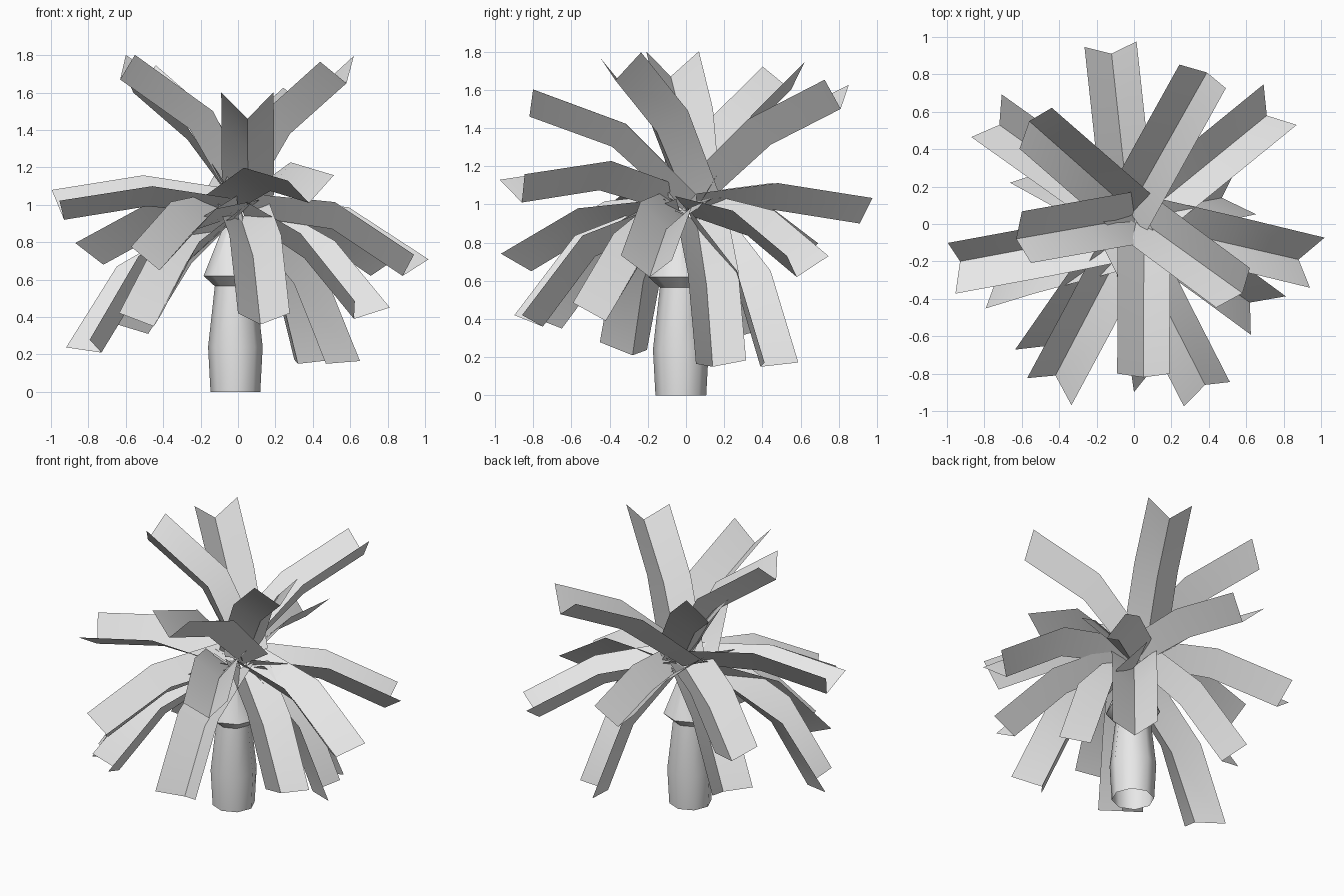
import bpy
from math import radians, sin, cos, pi
from mathutils import Vector, Matrix

if "Cube" in bpy.data.objects:
    bpy.data.objects.remove(bpy.data.objects["Cube"])

grey = bpy.data.materials.new("light_grey")
grey.use_nodes = True
grey.diffuse_color = (0.8, 0.8, 0.8, 1)
grey.node_tree.nodes["Principled BSDF"].inputs["Base Color"].default_value = (0.8, 0.8, 0.8, 1)

CROWN = Vector((0.01, 0.01, 0.945))
HALF, DEPTH, REACH = 0.14, 0.14, 0.46
UP = Vector((0, 0, 1))


def add_mesh(name, verts, faces, sharp):
    mesh = bpy.data.meshes.new(name)
    mesh.from_pydata(verts, [], faces)
    mesh.materials.append(grey)
    obj = bpy.data.objects.new(name, mesh)
    bpy.context.collection.objects.link(obj)
    bpy.ops.object.select_all(action="DESELECT")
    obj.select_set(True)
    bpy.context.view_layer.objects.active = obj
    bpy.ops.object.shade_smooth_by_angle(angle=radians(sharp))


def frond(name, tip, pitch, roll, yaw):
    """Folded leaf: crown -> bend -> tip, V section opening upwards."""
    tip, pitch = Vector(tip), radians(pitch)
    out = tip - CROWN
    out.z = 0
    out.normalize()
    out.rotate(Matrix.Rotation(radians(yaw), 3, "Z"))
    along = out * cos(pitch) + UP * sin(pitch)
    bend = tip - along * REACH
    # The whole leaf stays in one upright plane that passes beside the crown
    root = tip - out * (tip - CROWN).dot(out)
    root.z = CROWN.z
    first = (bend - root).normalized()
    base = root + first * 0.04
    verts = []
    for centre, axis, lean, depth in ((base, first, 0, 0.11),
                                      (bend, (first + along).normalized(), 0, DEPTH),
                                      (tip, along, 0.03, DEPTH)):
        side = UP.cross(out)
        side.rotate(Matrix.Rotation(radians(-roll), 3, axis))
        if side.z * roll < 0:
            side.z = -side.z
        normal = axis.cross(side).normalized()
        lift = normal * depth + axis * lean
        verts += [centre + side * HALF + lift, centre, centre - side * HALF + lift]
    faces = [(r + c, r + c + 1, r + c + 4, r + c + 3) for r in (0, 3) for c in (0, 1)]
    add_mesh(name, verts, faces, 35)


# Fronds by tier: tip of the fold, pitch of the outer half, roll, yaw
tiers = {
    "upper_frond": [
        ((0.05, -0.82, 1.46), 20, 0, -3), ((0.58, -0.37, 1.65), 36, 8, -2),
        ((-0.63, -0.08, 1.67), 35, 0, 2), ((-0.56, 0.55, 1.6), 33, -6, 2),
        ((0.39, 0.81, 1.5), 24, -6, -4)],
    "middle_frond": [
        ((-0.93, -0.2, 0.92), -9, -12, -2), ((-0.12, 0.91, 0.9), -9, 0, -2),
        ((0.38, -0.86, 1.01), -8, 6, 4)],
    "drooping_frond": [
        ((0.88, -0.19, 0.62), -33, -6, 0), ((0.71, 0.58, 0.62), -28, 0, 0),
        ((-0.72, 0.53, 0.68), -24, 0, 0), ((-0.42, -0.81, 0.65), -28, -8, 0)],
    "lower_frond": [
        ((0.62, -0.42, 0.39), -45, -10, 0), ((-0.45, -0.65, 0.35), -48, 0, 0),
        ((-0.73, -0.28, 0.21), -58, 16, -8), ((0.12, -0.75, 0.36), -53, 0, 0),
        ((0.47, 0.14, 0.15), -68, 10, -5), ((0.32, 0.39, 0.15), -69, 0, 0),
        ((-0.48, 0.28, 0.31), -55, 0, 0)],
}
for tier, fronds in tiers.items():
    for number, shape in enumerate(fronds, 1):
        frond(f"{tier}_{number}", *shape)

# Trunk: open tube with a waist, a flared collar and a pointed crown
SIDES = 8
profile = [(0.133, 0), (0.146, 0.24), (0.11, 0.565), (0.17, 0.62), (0.03, 0.97)]
verts = []
for radius, z in profile:
    for i in range(SIDES):
        a = 2 * pi * i / SIDES
        verts.append((-0.014 + radius * cos(a), -0.027 + radius * sin(a), z))
faces = [(k * SIDES + i, k * SIDES + (i + 1) % SIDES,
          (k + 1) * SIDES + (i + 1) % SIDES, (k + 1) * SIDES + i)
         for k in range(len(profile) - 1) for i in range(SIDES)]
faces.append(tuple(range(len(verts) - SIDES, len(verts))))
add_mesh("trunk", verts, faces, 50)
